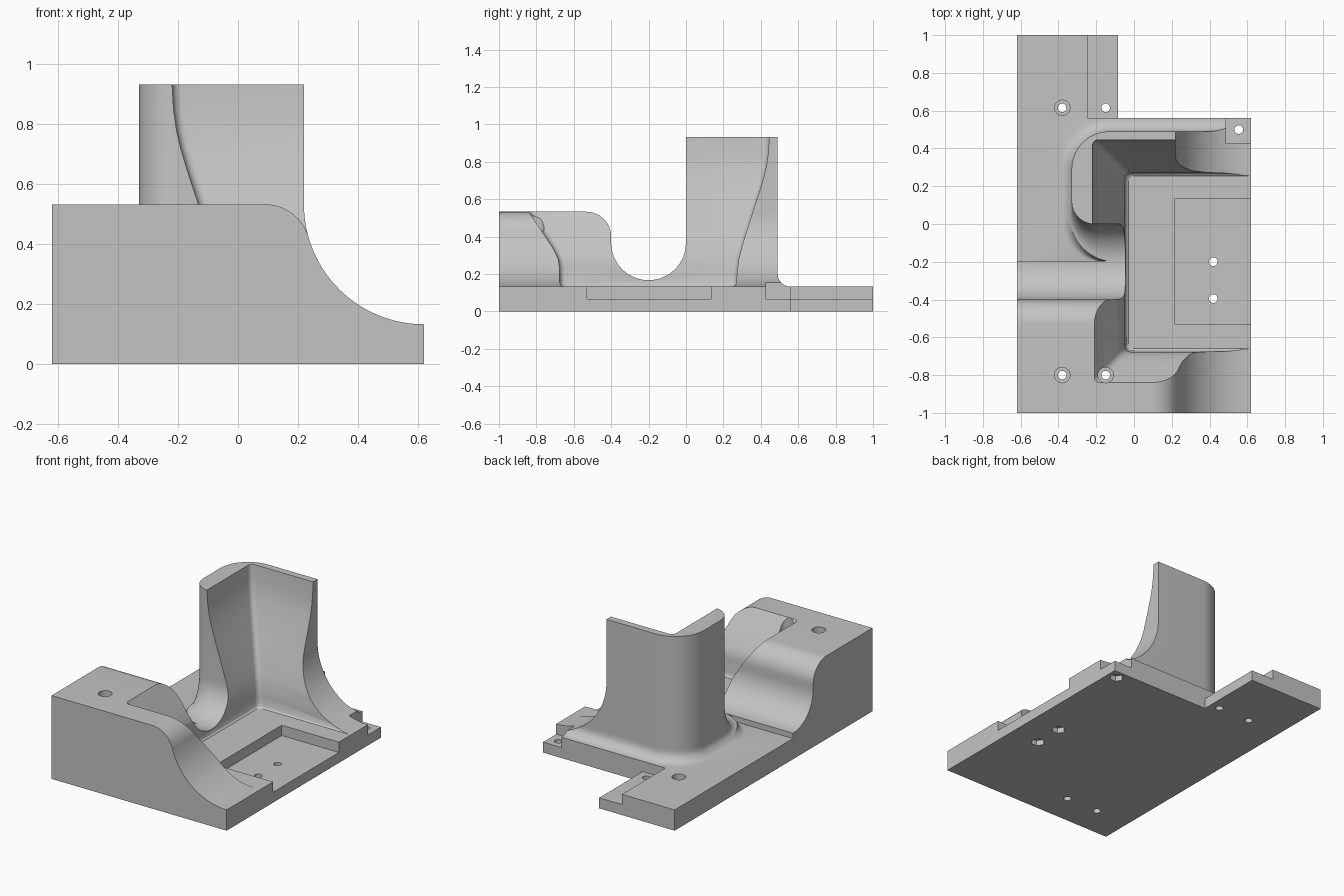
import bpy, bmesh, math
from math import sin, cos, pi, sqrt

if "Cube" in bpy.data.objects:
    bpy.data.objects.remove(bpy.data.objects["Cube"], do_unlink=True)

grey = bpy.data.materials.new("plain grey")
grey.use_nodes = True
grey.diffuse_color = (0.55, 0.55, 0.55, 1)
grey.node_tree.nodes["Principled BSDF"].inputs["Base Color"].default_value = (0.55, 0.55, 0.55, 1)

FLOOR, STEP, BLOCK_TOP, TOWER_TOP = 0.133, 0.067, 0.533, 0.933


def loft(name, rings):
    """Closed solid through a stack of matching rings."""
    bm = bmesh.new()
    loops = [[bm.verts.new(p) for p in ring] for ring in rings]
    n = len(loops[0])
    for a, b in zip(loops, loops[1:]):
        for i in range(n):
            j = (i + 1) % n
            bm.faces.new((a[i], a[j], b[j], b[i]))
    bm.faces.new(loops[0][::-1])
    bm.faces.new(loops[-1])
    bmesh.ops.recalc_face_normals(bm, faces=bm.faces)
    mesh = bpy.data.meshes.new(name)
    bm.to_mesh(mesh)
    bm.free()
    mesh.materials.append(grey)
    ob = bpy.data.objects.new(name, mesh)
    bpy.context.collection.objects.link(ob)
    return ob


def box(name, x0, x1, y0, y1, z0, z1):
    return loft(name, [[(x0, y0, z), (x1, y0, z), (x1, y1, z), (x0, y1, z)] for z in (z0, z1)])


def prism_x(name, profile, x0, x1):
    return loft(name, [[(x, y, z) for y, z in profile] for x in (x0, x1)])


def prism_y(name, profile, y0, y1):
    return loft(name, [[(x, y, z) for x, z in profile] for y in (y0, y1)])


def cylinder(name, x, y, r, z0, z1, n=24):
    return loft(name, [[(x + r * cos(2 * pi * i / n), y + r * sin(2 * pi * i / n), z)
                        for i in range(n)] for z in (z0, z1)])


def arc(cx, cy, r, a0, a1, n=16):
    steps = [math.radians(a0 + (a1 - a0) * i / n) for i in range(n + 1)]
    return [(cx + r * cos(a), cy + r * sin(a)) for a in steps]


def left_rounded(x0, x1, y0, y1, r_back, r_front, z, n):
    """Rectangle with its two -x corners rounded."""
    pts = [(x1, y0), (x1, y1)]
    pts += arc(x0 + r_back, y1 - r_back, r_back, 90, 180, n)
    pts += arc(x0 + r_front, y0 + r_front, r_front, 180, 270, n)
    return [(x, y, z) for x, y in pts]


def combine(target, other, operation="DIFFERENCE"):
    mod = target.modifiers.new(operation.lower(), "BOOLEAN")
    mod.operation = operation
    mod.solver = "EXACT"
    mod.object = other
    bpy.context.view_layer.objects.active = target
    bpy.ops.object.modifier_apply(modifier=mod.name)
    bpy.data.objects.remove(other, do_unlink=True)


def flare(z, r, bottom):
    """Outward spread of a concave foot fillet at height z."""
    h = min(max(bottom + r - z, 0), r)
    return r - sqrt(r * r - h * h)


# Front block, rounded on top and sweeping into the round channel
profile = [(-1, 0.06), (-1, BLOCK_TOP)]
profile += arc(-0.533, 0.4, 0.133, 90, 0)
profile += arc(-0.2, 0.367, 0.2, 180, 270, 24)
profile += [(-0.195, 0.167), (-0.195, 0.06)]
body = prism_x("mount_body", profile, -0.62, 0.62)

# Tower with flared foot
heights = [0.06, FLOOR, 0.135, 0.139, 0.145, 0.153, 0.167, 0.169, 0.175, 0.184, 0.2,
           0.215, 0.235, 0.26, 0.29, 0.325, 0.367, TOWER_TOP]
rings = []
for z in heights:
    side, front = flare(z, 0.067, FLOOR), flare(z, 0.2, 0.167)
    rings.append(left_rounded(-0.33 - side, 0.62, -front, 0.49 + side,
                              0.2 + side, 0.12 + 0.6 * front, z, 14))
combine(body, loft("tower", rings), "UNION")

# Concave sweep down the +x side
sweep = arc(0.62, BLOCK_TOP, 0.4, 270, 180, 32)
sweep += [(0.22, 1.1), (0.8, 1.1), (0.8, FLOOR)]
combine(body, prism_y("sweep_cutter", sweep, -1.1, 0.8))

# Convex rounding above the sweep on the block
tip = math.degrees(math.atan2(0.041, 0.144))
crest = arc(0.091, 0.383, 0.15, 90, tip) + [(0.3, 0.424), (0.3, 0.6), (0.091, 0.6)]
combine(body, prism_y("crest_cutter", crest, -1.1, -0.3))

# Inner cavity: spread of the walls by height, for the tower and the block
foot = [(0.03, -0.015), (FLOOR, -0.015), (0.14, -0.006), (0.155, 0)]
tower_wall = foot + [(0.2, 0.002), (0.28, 0.012), (0.34, 0.027), (0.4, 0.045), (0.533, 0.087),
                     (0.64, 0.122), (0.72, 0.146), (0.78, 0.16), (0.85, 0.17), (0.933, 0.175), (1.1, 0.175)]
block_wall = foot + [(0.24, 0.002), (0.28, 0.008), (0.31, 0.021), (0.35, 0.043),
                     (0.45, 0.11), (0.533, 0.165), (0.6, 0.21)]


def cavity(name, wall, y0, y1, grow0, grow1):
    return loft(name, [left_rounded(-0.045 - d, 0.8, y0 - d * grow0, y1 + d * grow1,
                                    0.03 if grow1 else 0.005, 0.03 if grow0 else 0.005, z, 6)
                       for z, d in wall])


combine(body, cavity("tower_cavity", tower_wall, -0.23, 0.27, 0, 1))
combine(body, cavity("block_cavity", block_wall, -0.675, -0.2, 1, 0))

# Base plate with the tail at the back
plate_outline = [(-0.62, -1), (0.62, -1), (0.62, 0.56), (-0.085, 0.56), (-0.085, 1), (-0.62, 1)]
plate = loft("base_plate", [[(x, y, z) for x, y in plate_outline] for z in (0, FLOOR)])
combine(body, plate, "UNION")

# Lowered tail strip, floor recess and corner notch
combine(body, box("tail_step", -0.247, 0, 0.56, 1.1, STEP, 0.12 + STEP))
combine(body, box("floor_recess", 0.215, 0.7, -0.53, 0.135, STEP, 0.4))
combine(body, box("corner_notch", 0.488, 0.7, 0.427, 0.7, STEP, 0.4))

# Screw holes with counterbores from above
for x, y, bore in [(-0.38, 0.615, True), (-0.15, 0.615, False),
                   (-0.38, -0.8, True), (-0.15, -0.8, True)]:
    combine(body, cylinder("hole", x, y, 0.023, -0.1, 0.8))
    if bore:
        combine(body, cylinder("counterbore", x, y, 0.041, STEP, 0.8))

# Screw holes with hexagonal nut pockets from below
for x, y in [(0.42, -0.2), (0.42, -0.395), (0.555, 0.5)]:
    combine(body, cylinder("hole", x, y, 0.023, -0.1, 0.3))
    combine(body, cylinder("nut_pocket", x, y, 0.042, -0.1, 0.035, 6))

# Smooth shading with sharp edges kept
bpy.ops.object.select_all(action="DESELECT")
body.select_set(True)
bpy.context.view_layer.objects.active = body
bpy.ops.object.shade_smooth_by_angle(angle=math.radians(25))
